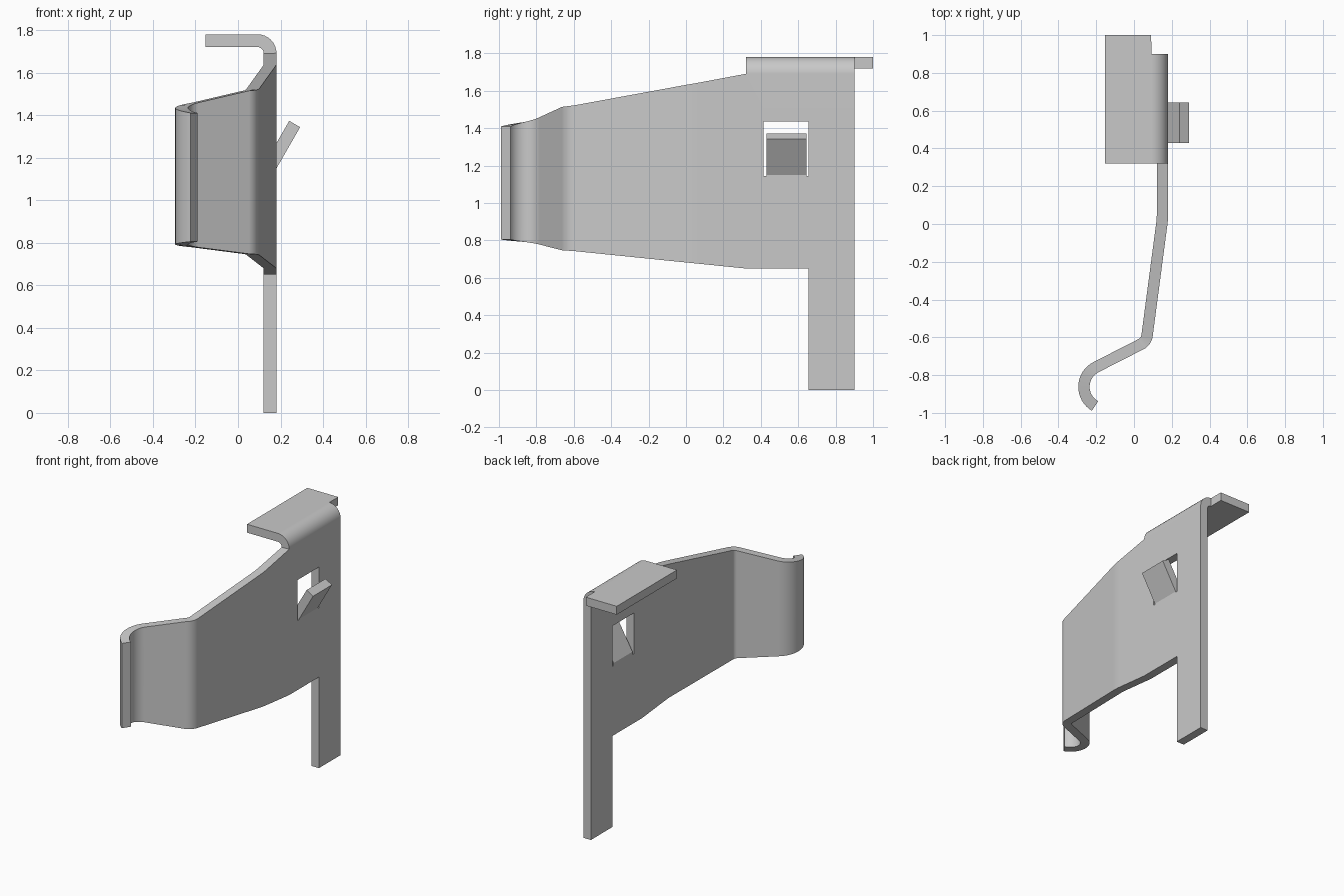
import bpy, bmesh, math
from mathutils import Vector

cube = bpy.data.objects.get("Cube")
if cube:
    bpy.data.objects.remove(cube, do_unlink=True)

THICK = 0.06
SHEET_X = 0.151
steel = bpy.data.materials.new("grey steel")
steel.use_nodes = True
GREY = (0.584, 0.584, 0.584, 1)
steel.diffuse_color = GREY
steel.node_tree.nodes["Principled BSDF"].inputs["Base Color"].default_value = GREY


def make_object(name, bm):
    mesh = bpy.data.meshes.new(name)
    bmesh.ops.recalc_face_normals(bm, faces=bm.faces[:])
    bm.to_mesh(mesh)
    bm.free()
    obj = bpy.data.objects.new(name, mesh)
    bpy.context.collection.objects.link(obj)
    mesh.materials.append(steel)
    bpy.ops.object.select_all(action="DESELECT")
    obj.select_set(True)
    bpy.context.view_layer.objects.active = obj
    return obj


def arc(cx, cy, r, a0, a1, n):
    angles = [math.radians(a0 + (a1 - a0) * i / n) for i in range(n + 1)]
    return [Vector((cx + r * math.cos(a), cy + r * math.sin(a))) for a in angles]


def fillet(before, corner, after, r, n):
    """Points of a round bend that replaces a corner."""
    u, v = (before - corner).normalized(), (after - corner).normalized()
    half = u.angle(v) / 2
    centre = corner + (u + v).normalized() * (r / math.sin(half))
    p = (corner + u * (r / math.tan(half)) - centre).normalized()
    q = (corner + v * (r / math.tan(half)) - centre).normalized()
    return [centre + p.slerp(q, i / n) * r for i in range(n + 1)]


# Plan of the bent sheet: flat back, angled arm, shoulder bend, hook
flat = [Vector((SHEET_X, y)) for y in (1.0, 0.9, 0.655, 0.415, 0.32)]
knee, shoulder = Vector((SHEET_X, 0.03)), Vector((0.065, -0.622))
hook = arc(-0.148, -0.862, 0.117, 117, 240, 16)
path = (flat + fillet(flat[-1], knee, shoulder, 0.5, 4)
        + fillet(knee, shoulder, hook[0], 0.06, 8) + hook)

# Lower and upper edge heights along the plan
edges, run = [], 0
tail = sum((b - a).length for a, b in zip(path, path[1:]) if b.y < -0.66)
for i, p in enumerate(path):
    if p.y > -0.66:
        t = max(0, (0.32 - p.y) / 0.98)
        edges.append((0.65 + 0.1 * t, 1.69 - 0.18 * t))
    else:
        run += (p - path[i - 1]).length
        t = run / tail
        edges.append((0.75 + 0.055 * t, 1.51 - 0.1 * t))

# Section of the top flange: a quarter bend and a flat lip
flange = arc(SHEET_X - 0.06, 1.69, 0.06, 0, 90, 8)[1:] + [Vector((-0.153, 1.75))]
FRACTIONS = (0, 0.476, 0.755, 1)
LAST = 4 + len(flange)

bm = bmesh.new()
verts = {}


def vert(i, row):
    if (i, row) not in verts:
        p, (lo, hi) = path[i], edges[i]
        if row == 0:
            co = (p.x, p.y, 0)
        elif row < 5:
            co = (p.x, p.y, lo + (hi - lo) * FRACTIONS[row - 1])
        else:
            f = flange[row - 5]
            co = (f.x, p.y, f.y)
        verts[i, row] = bm.verts.new(co)
    return verts[i, row]


for i in range(len(path) - 1):
    if i == 0:
        rows = [LAST - 1]                       # rear tab
    elif i == 1:
        rows = range(LAST)                      # leg, back and flange
    elif i == 2:
        rows = [1] + list(range(3, LAST))       # window opening
    elif i == 3:
        rows = range(1, LAST)
    else:
        rows = (1, 2, 3)                        # arm and hook
    for r in rows:
        bm.faces.new((vert(i, r), vert(i + 1, r), vert(i + 1, r + 1), vert(i, r + 1)))

clip = make_object("bent_sheet_clip", bm)
solid = clip.modifiers.new("thickness", "SOLIDIFY")
solid.thickness = THICK
solid.offset = 0
solid.use_even_offset = True
bpy.ops.object.modifier_apply(modifier=solid.name)
bpy.ops.object.shade_smooth_by_angle(angle=math.radians(30))
weighted = clip.modifiers.new("clean shading", "WEIGHTED_NORMAL")
weighted.keep_sharp = True

# Tongue bent outward from the bottom of the window
section = [(0.121, 1.14), (0.181, 1.14), (0.181, 1.15),
           (0.292, 1.343), (0.241, 1.373), (0.121, 1.165)]
bm = bmesh.new()
face = bm.faces.new([bm.verts.new((x, 0.43, z)) for x, z in section])
grown = bmesh.ops.extrude_face_region(bm, geom=[face])
moved = [v for v in grown["geom"] if isinstance(v, bmesh.types.BMVert)]
bmesh.ops.translate(bm, verts=moved, vec=(0, 0.213, 0))
make_object("window_tongue", bm)
